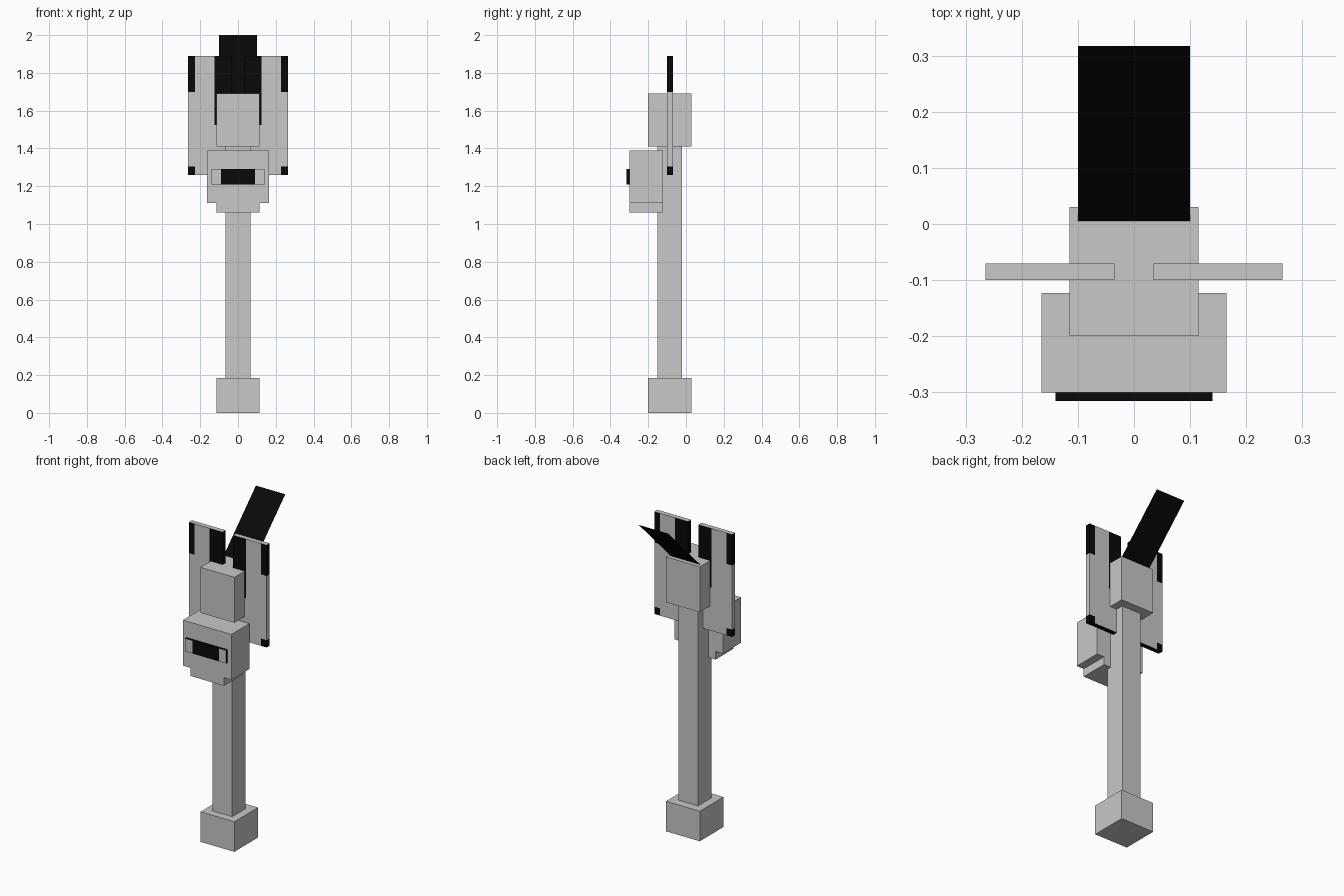
import bpy
import bmesh
from mathutils import Vector

cube = bpy.data.objects.get("Cube")
if cube:
    bpy.data.objects.remove(cube, do_unlink=True)


def material(name, value):
    mat = bpy.data.materials.new(name)
    mat.use_nodes = True
    colour = (value, value, value, 1)
    mat.diffuse_color = colour
    mat.node_tree.nodes["Principled BSDF"].inputs["Base Color"].default_value = colour
    return mat


GREY = material("light grey", 0.578)
BLACK = material("black", 0.0025)


def finish(name, bm):
    mesh = bpy.data.meshes.new(name)
    bm.to_mesh(mesh)
    bm.free()
    mesh.materials.append(GREY)
    mesh.materials.append(BLACK)
    obj = bpy.data.objects.new(name, mesh)
    bpy.context.collection.objects.link(obj)
    return obj


def box(name, low, high, cuts=(), is_black=None):
    """Box between two corners, sliced at (axis, position) and painted by a rule."""
    low, high = Vector(low), Vector(high)
    bm = bmesh.new()
    bmesh.ops.create_cube(bm, size=1)
    for v in bm.verts:
        v.co = (low + high) / 2 + v.co * (high - low)
    for axis, position in cuts:
        point, normal = Vector(), Vector()
        point[axis], normal[axis] = position, 1
        bmesh.ops.bisect_plane(bm, geom=bm.verts[:] + bm.edges[:] + bm.faces[:],
                               plane_co=point, plane_no=normal)
    bm.normal_update()
    if is_black:
        for f in bm.faces:
            f.material_index = int(is_black(f.calc_center_median(), f.normal))
    return finish(name, bm)


# Column with its base and capital
box("base_block", (-0.115, -0.2, 0), (0.115, 0.03, 0.185))
box("shaft", (-0.067, -0.152, 0.185), (0.067, -0.022, 1.41))
box("top_block", (-0.115, -0.2, 1.41), (0.115, 0.03, 1.69))

# Head with a narrower jaw
box("head", (-0.165, -0.3, 1.11), (0.165, -0.123, 1.39))
box("jaw", (-0.115, -0.3, 1.06), (0.115, -0.123, 1.11))

# Visor: black with grey ends on its front face
box("visor", (-0.14, -0.315, 1.21), (0.14, -0.3, 1.29),
    [(0, -0.09), (0, 0.09)],
    lambda c, n: not (n.y < -0.5 and abs(c.x) > 0.09))


# Upright wing panels with black corners, inner stripe and underside
def wing_black(c, n):
    x = abs(c.x)
    if n.z > 0.5:
        return False
    if n.z < -0.5:
        return True
    outer = x > 0.227 and (c.z > 1.7 or c.z < 1.305)
    inner = x < 0.125 and c.z > 1.525
    return outer or inner


for side, name in ((1, "left_wing"), (-1, "right_wing")):
    xs = sorted((side * 0.035, side * 0.265))
    box(name, (xs[0], -0.1, 1.26), (xs[1], -0.07, 1.89),
        [(0, side * 0.125), (0, side * 0.227), (2, 1.305), (2, 1.525), (2, 1.7)],
        wing_black)

# Thin plume slanting back from the top block
bm = bmesh.new()
corners = [(-0.1, 0.005, 1.69), (0.1, 0.005, 1.69), (0.1, 0.317, 2), (-0.1, 0.317, 2)]
bm.faces.new([bm.verts.new(c) for c in corners]).material_index = 1
finish("plume", bm)
